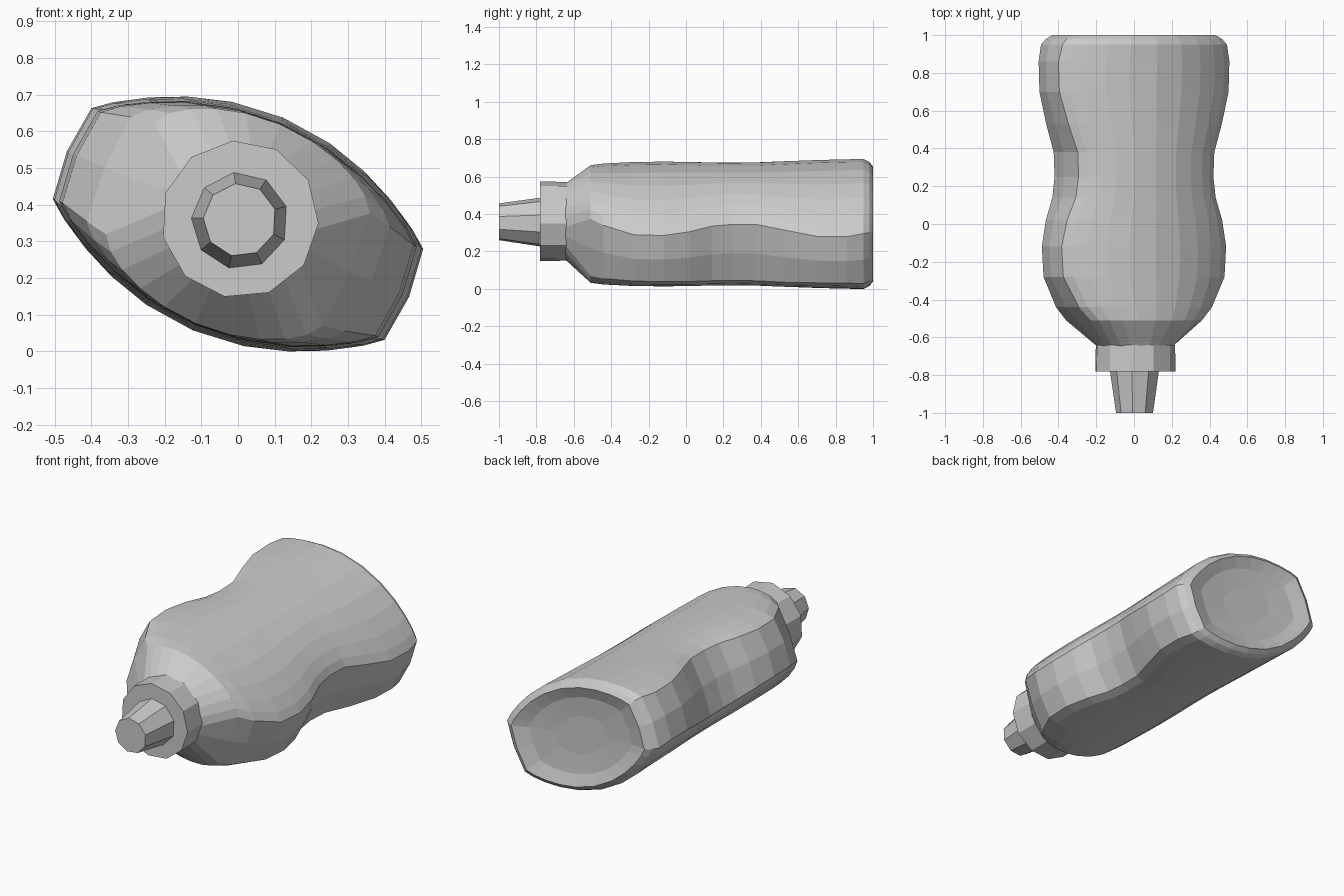
import bpy, bmesh, math

if "Cube" in bpy.data.objects:
    bpy.data.objects.remove(bpy.data.objects["Cube"])

TILT = math.radians(-23)
CX, CZ = 0.0, 0.347


def place(u, v, y, cx=CX, cz=CZ):
    # rotate a cross-section point about the bottle axis
    c, s = math.cos(TILT), math.sin(TILT)
    return (cx + u * c - v * s, y, cz + u * s + v * c)


def loft(name, rings):
    # skin a list of equal-length rings and close both ends
    bm = bmesh.new()
    loops = [[bm.verts.new(p) for p in ring] for ring in rings]
    n = len(loops[0])
    for a, b in zip(loops, loops[1:]):
        for i in range(n):
            j = (i + 1) % n
            bm.faces.new((a[i], a[j], b[j], b[i]))
    bm.faces.new(loops[0])
    bm.faces.new(loops[-1])
    bmesh.ops.recalc_face_normals(bm, faces=bm.faces)
    mesh = bpy.data.meshes.new(name)
    bm.to_mesh(mesh)
    bm.free()
    obj = bpy.data.objects.new(name, mesh)
    bpy.context.collection.objects.link(obj)
    return obj


def circle(y, r, n, cx=0.005, cz=0.36, start=0.0):
    return [place(r * math.cos(start + math.tau * i / n),
                  r * math.sin(start + math.tau * i / n), y, cx, cz) for i in range(n)]


def lens(y, w, t, q=0.1, k=1.0, n=24):
    # lens-shaped section: half width w, half thickness t, end roundness q, scale k
    pts = []
    for i in range(n):
        a = math.tau * i / n
        c, s = math.cos(a), math.sin(a)
        u = math.copysign(w * abs(c) ** 0.9, c)
        v = t * (1 - (u / 0.70) ** 2) * math.copysign(abs(s) ** q, s)
        if abs(s) < 1e-6:
            v = 0
        pts.append(place(u * k, v * k, y))
    return pts


# bottle body: shoulder, lower bulge, waist, upper bulge, rim, dished base
stations = [(-0.51, 0.33, 0.295, 0.25), (-0.44, 0.395, 0.297, 0.22), (-0.28, 0.478, 0.297, 0.16),
            (-0.12, 0.488, 0.298, 0.14), (0.02, 0.46, 0.298, 0.15), (0.14, 0.415, 0.298, 0.17),
            (0.25, 0.40, 0.299, 0.18), (0.38, 0.405, 0.30, 0.17), (0.53, 0.455, 0.303, 0.14),
            (0.70, 0.502, 0.307, 0.12), (0.86, 0.507, 0.312, 0.12), (0.95, 0.488, 0.315, 0.12)]
rings = [circle(-0.645, 0.205, 24)] + [lens(*s) for s in stations]
rings += [lens(0.98, 0.48, 0.315, 0.14, 0.96), lens(1.0, 0.475, 0.31, 0.16, 0.9),
          lens(0.975, 0.475, 0.31, 0.2, 0.7), lens(0.965, 0.475, 0.31, 0.2, 0.35)]
loft("bottle_body", rings)

# neck collar
loft("neck_collar", [circle(-0.78, 0.215, 11, start=0.35), circle(-0.64, 0.213, 11, start=0.35)])

# tapered nozzle
loft("nozzle", [circle(-1.0, 0.10, 9, 0.005, 0.358), circle(-0.775, 0.133, 9, 0.005, 0.356)])
